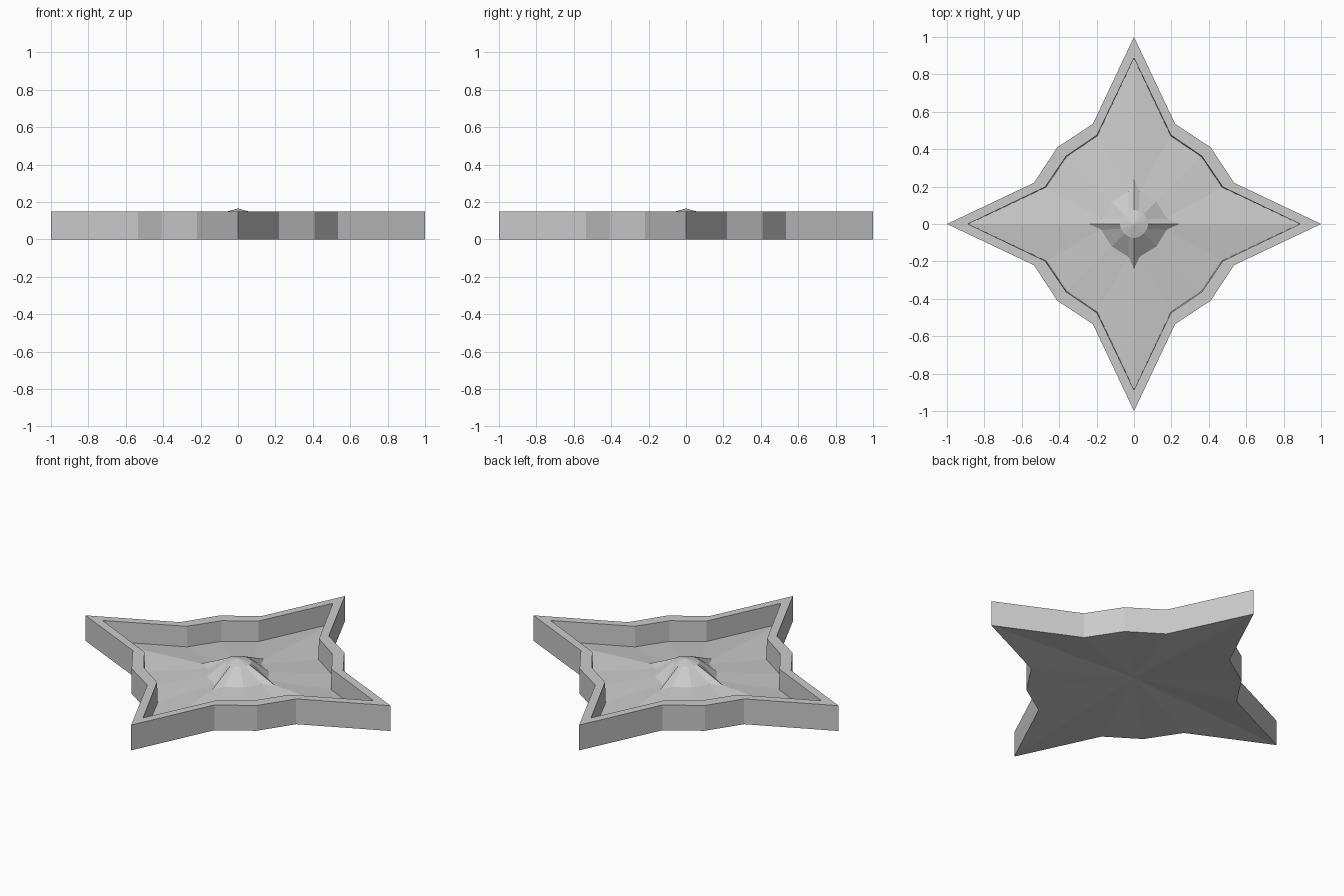
import bpy, bmesh

if "Cube" in bpy.data.objects:
    bpy.data.objects.remove(bpy.data.objects["Cube"])

# One eighth-turn of each star ring: tip, shoulder, diagonal
OUTER = ((1.0, 0.0), (0.535, 0.22), (0.41, 0.41))
INNER = ((0.888, 0.0), (0.475, 0.198), (0.363, 0.363))
FLOOR = ((0.886, 0.0), (0.471, 0.196), (0.36, 0.36))
BUMP = ((0.24, 0.0), (0.175, 0.03), (0.12, 0.12))
CROWN = ((0.075, 0.0), (0.07, 0.025), (0.052, 0.052))


def star(seg):
    """Mirror the segment about the diagonal, then repeat it four times."""
    a, b, c = seg
    quarter = [a, b, c, (b[1], b[0])]
    pts = []
    for _ in range(4):
        pts += quarter
        quarter = [(-y, x) for x, y in quarter]
    return pts


def bridge(bm, r0, r1):
    n = len(r0)
    for i in range(n):
        j = (i + 1) % n
        bm.faces.new((r0[i], r0[j], r1[j], r1[i]))


def fan(bm, ring, apex):
    for i in range(len(ring)):
        bm.faces.new((ring[i], ring[(i + 1) % len(ring)], apex))


bm = bmesh.new()
# Wall, rim, sloping floor and central peak as successive rings
rings = []
for seg, z in ((OUTER, 0.0), (OUTER, 0.15), (INNER, 0.15),
               (FLOOR, 0.03), (BUMP, 0.068), (CROWN, 0.144)):
    rings.append([bm.verts.new((x, y, z)) for x, y in star(seg)])
for r0, r1 in zip(rings, rings[1:]):
    bridge(bm, r0, r1)
fan(bm, rings[-1], bm.verts.new((0, 0, 0.165)))
# Slightly hollow underside
fan(bm, rings[0], bm.verts.new((0, 0, 0.045)))
bmesh.ops.recalc_face_normals(bm, faces=bm.faces)

mesh = bpy.data.meshes.new("star_dish")
bm.to_mesh(mesh)
bm.free()
mat = bpy.data.materials.new("light grey")
mat.diffuse_color = (0.6, 0.6, 0.6, 1)
mat.use_nodes = True
mat.node_tree.nodes["Principled BSDF"].inputs["Base Color"].default_value = mat.diffuse_color
mesh.materials.append(mat)
bpy.context.collection.objects.link(bpy.data.objects.new("star_dish", mesh))
